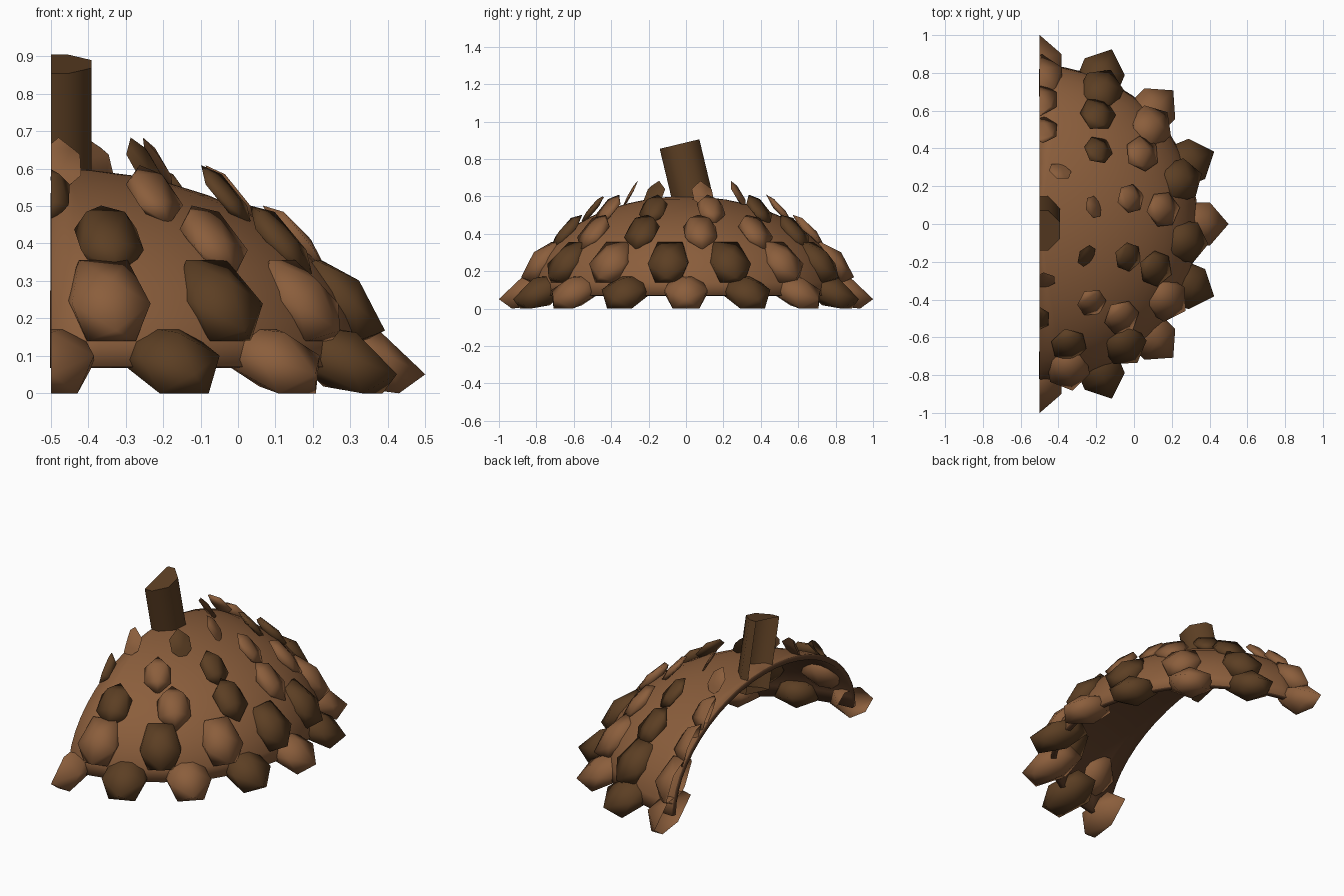
import bpy, bmesh, math
from mathutils import Vector, Matrix

cube = bpy.data.objects.get("Cube")
if cube:
    bpy.data.objects.remove(cube, do_unlink=True)

CUT = -0.5  # the cap is halved on this plane, which holds its axis


def make_material(name, rgb):
    mat = bpy.data.materials.new(name)
    mat.use_nodes = True
    mat.diffuse_color = (*rgb, 1)
    mat.node_tree.nodes["Principled BSDF"].inputs["Base Color"].default_value = (*rgb, 1)
    return mat


light = make_material("light_brown", (0.258, 0.112, 0.045))
dark = make_material("dark_brown", (0.107, 0.049, 0.017))
lining = make_material("lining_brown", (0.115, 0.05, 0.022))


def finish(name, bm, mats, angle):
    """Halve the mesh, make it an object and shade it."""
    bmesh.ops.bisect_plane(bm, geom=bm.verts[:] + bm.edges[:] + bm.faces[:], dist=1e-5,
                           plane_co=(CUT, 0, 0), plane_no=(1, 0, 0), clear_inner=True)
    mesh = bpy.data.meshes.new(name)
    bm.to_mesh(mesh)
    bm.free()
    obj = bpy.data.objects.new(name, mesh)
    bpy.context.collection.objects.link(obj)
    for mat in mats:
        mesh.materials.append(mat)
    bpy.ops.object.select_all(action='DESELECT')
    obj.select_set(True)
    bpy.context.view_layer.objects.active = obj
    bpy.ops.object.shade_smooth_by_angle(angle=math.radians(angle))
    return obj


# Cap shell: squashed dome with a thin lining
bm = bmesh.new()
bmesh.ops.create_uvsphere(bm, u_segments=40, v_segments=24, radius=1)
bmesh.ops.bisect_plane(bm, geom=bm.verts[:] + bm.edges[:] + bm.faces[:], dist=1e-5,
                       plane_co=(0, 0, 0), plane_no=(0, 0, 1), clear_inner=True)
bmesh.ops.transform(bm, verts=bm.verts,
                    matrix=Matrix.Translation((CUT, 0, 0.07)) @ Matrix.Diagonal((0.84, 0.84, 0.53, 1)))
cap = finish("cap_shell", bm, [light, lining], 60)
shell = cap.modifiers.new("thickness", 'SOLIDIFY')
shell.thickness = 0.03
shell.offset = -1
shell.material_offset = 1
shell.material_offset_rim = 1

# Stem: leaning eight-sided post
bm = bmesh.new()
bmesh.ops.create_cone(bm, cap_ends=True, segments=8, radius1=0.118, radius2=0.118, depth=0.4)
turn = Matrix.Rotation(math.radians(22.5), 4, 'Z')
if any(abs(v.co.x) < 0.001 for v in bm.verts):
    bmesh.ops.transform(bm, verts=bm.verts, matrix=turn)
bmesh.ops.transform(bm, verts=bm.verts,
                    matrix=Matrix.Translation((CUT, 0.012, 0.685)) @ Matrix.Rotation(math.radians(13.5), 4, 'X'))
finish("stem", bm, [dark], 50)

# Scales: twenty-sided lumps, stretched to each ring's slope
PHI = (1 + math.sqrt(5)) / 2
LUMP = []
for a in (-1, 1):
    for b in (-PHI, PHI):
        LUMP += [Vector((0, a, b)), Vector((a, b, 0)), Vector((b, 0, a))]


def add_scale(bm, angle, centre, out, up, half_width, mat_index):
    basis = Matrix(((out[0], 0, up[0], centre[0]),
                    (0, half_width / PHI, 0, 0),
                    (out[1], 0, up[1], centre[1]),
                    (0, 0, 0, 1)))
    place = Matrix.Translation((CUT, 0, 0)) @ Matrix.Rotation(angle, 4, 'Z') @ basis
    verts = [bm.verts.new(place @ p) for p in LUMP]
    hull = bmesh.ops.convex_hull(bm, input=verts)
    for item in hull["geom"]:
        if isinstance(item, bmesh.types.BMFace):
            item.material_index = mat_index


# Each ring: count, centre, outward axis, upward axis (radius, height), half width
RINGS = [
    (16, (0.835, 0.09), (0.066, 0.010), (-0.059, 0.056), 0.115),
    (15, (0.777, 0.247), (0.054, -0.008), (-0.035, 0.067), 0.107),
    (13, (0.659, 0.41), (0.040, -0.028), (-0.024, 0.046), 0.086),
    (10, (0.50, 0.53), (0.033, -0.028), (-0.018, 0.034), 0.070),
    (7, (0.30, 0.61), (0.019, -0.028), (-0.012, 0.028), 0.056),
]
for ring, (count, centre, out, up, half_width) in enumerate(RINGS):
    bm = bmesh.new()
    for i in range(count):
        angle = 0.3 * ring + math.tau * i / count
        if centre[0] * math.cos(angle) > -0.2:
            add_scale(bm, angle, centre, out, up, half_width, (i + ring) % 2)
    bmesh.ops.recalc_face_normals(bm, faces=bm.faces)
    finish("scale_ring_%d" % (ring + 1), bm, [light, dark], 100)
